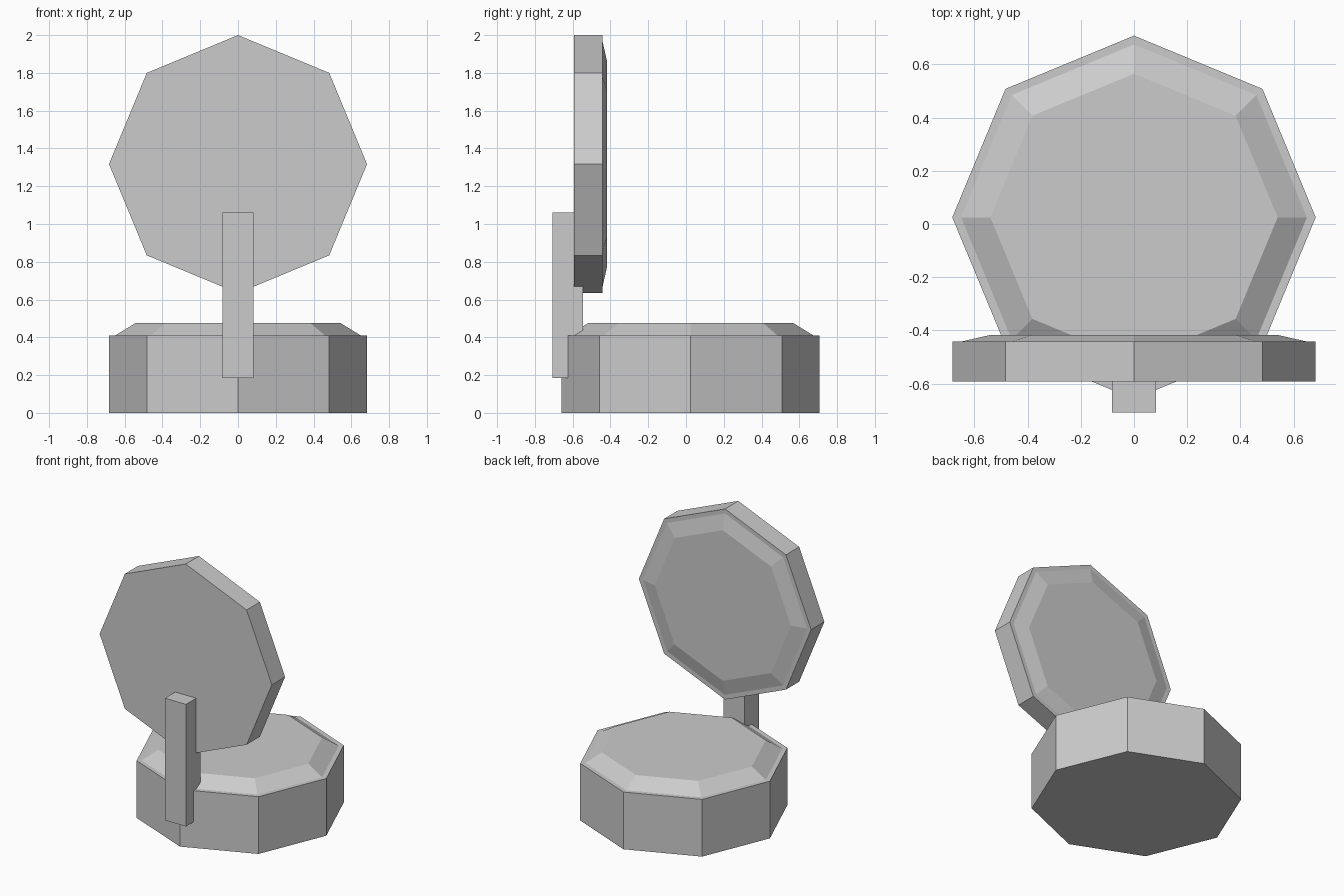
import bpy
import bmesh
import math
from mathutils import Matrix

default_cube = bpy.data.objects.get("Cube")
if default_cube:
    bpy.data.objects.remove(default_cube, do_unlink=True)

# Single flat grey
grey = bpy.data.materials.new("light_grey")
grey.use_nodes = True
grey.diffuse_color = (0.6, 0.6, 0.6, 1)
grey.node_tree.nodes["Principled BSDF"].inputs["Base Color"].default_value = (0.6, 0.6, 0.6, 1)

SIDES = 8
RADIUS, LIP, FACE = 0.683, 0.65, 0.54


def add_object(name, bm, matrix):
    bm.transform(matrix)
    bmesh.ops.recalc_face_normals(bm, faces=bm.faces)
    mesh = bpy.data.meshes.new(name)
    bm.to_mesh(mesh)
    bm.free()
    mesh.materials.append(grey)
    obj = bpy.data.objects.new(name, mesh)
    bpy.context.collection.objects.link(obj)
    return obj


def octagon_disc(name, profile, matrix):
    """Stack octagonal rings of (radius, height) and cap both ends."""
    bm = bmesh.new()
    rings = []
    for radius, height in profile:
        angles = [math.tau * i / SIDES for i in range(SIDES)]
        rings.append([bm.verts.new((radius * math.cos(a), radius * math.sin(a), height))
                      for a in angles])
    for low, high in zip(rings, rings[1:]):
        for i in range(SIDES):
            j = (i + 1) % SIDES
            bm.faces.new((low[i], low[j], high[j], high[i]))
    bm.faces.new(rings[0][::-1])
    bm.faces.new(rings[-1])
    return add_object(name, bm, matrix)


# Octagonal base with a narrow lip and a sloped rim
octagon_disc("base", [(RADIUS, 0), (RADIUS, 0.41), (LIP, 0.41), (FACE, 0.477)],
             Matrix.Translation((0, 0.025, 0)))

# Upright octagonal lid, its sloped rim facing the back
octagon_disc("lid", [(RADIUS, 0), (RADIUS, 0.15), (LIP, 0.15), (FACE, 0.175)],
             Matrix.Translation((0, -0.592, 1.317)) @ Matrix.Rotation(-math.pi / 2, 4, "X"))

# Square post joining base and lid
bm = bmesh.new()
bmesh.ops.create_cube(bm, size=1)
add_object("hinge_post", bm,
           Matrix.Translation((0, -0.626, 0.623)) @ Matrix.Diagonal((0.166, 0.164, 0.875, 1)))
